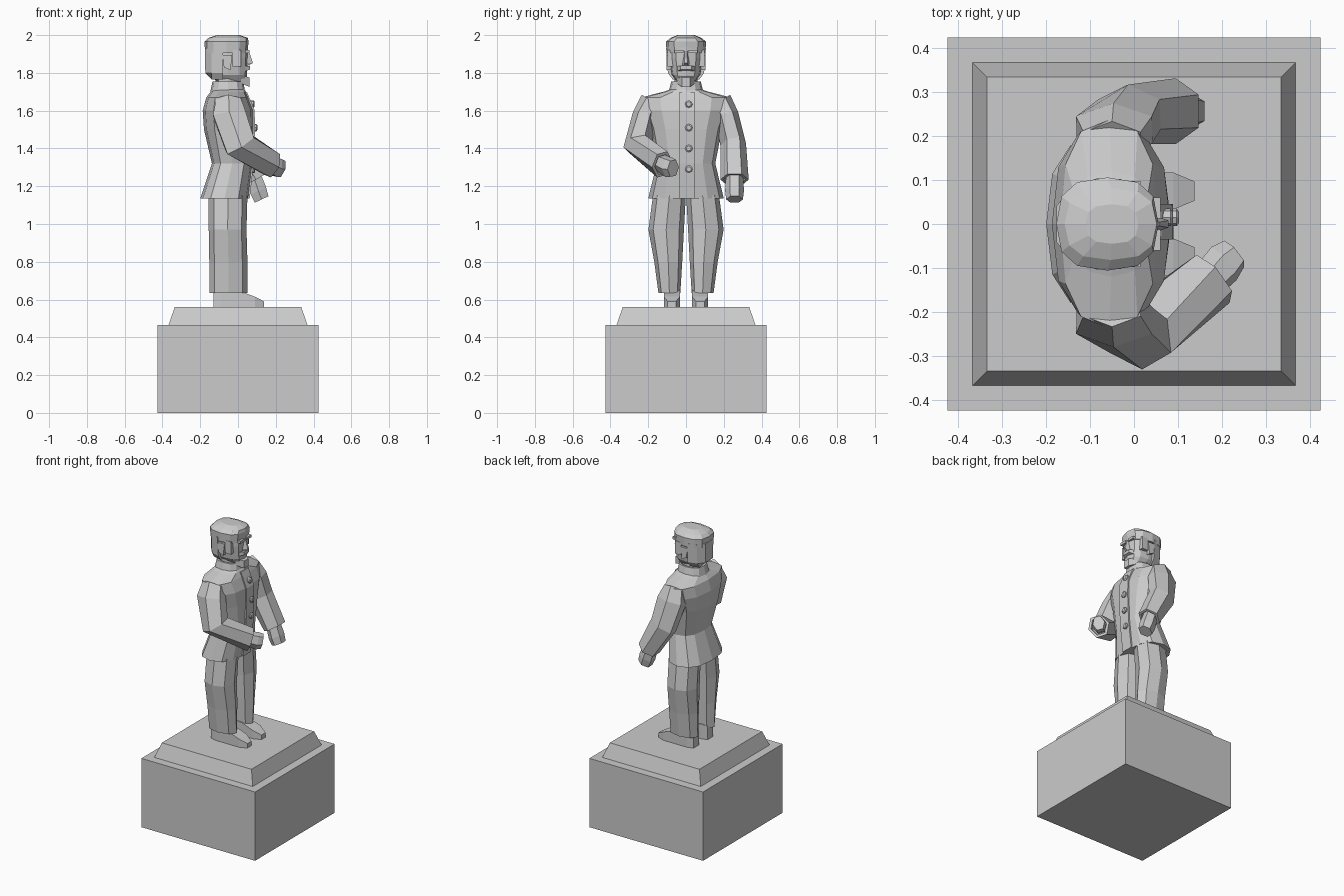
import bpy, bmesh, math
from mathutils import Vector


def skin(name, rings, caps=(True, True)):
    """Flat-faced loft through rings of equal point count."""
    bm = bmesh.new()
    vs = [[bm.verts.new(p) for p in r] for r in rings]
    n = len(vs[0])
    for a, b in zip(vs, vs[1:]):
        for i in range(n):
            bm.faces.new((a[i], a[(i + 1) % n], b[(i + 1) % n], b[i]))
    if caps[0]:
        bm.faces.new(vs[0][::-1])
    if caps[1]:
        bm.faces.new(vs[-1])
    bmesh.ops.recalc_face_normals(bm, faces=bm.faces)
    me = bpy.data.meshes.new(name)
    bm.to_mesh(me)
    bm.free()
    ob = bpy.data.objects.new(name, me)
    bpy.context.collection.objects.link(ob)
    return ob


def oval(z, x0, x1, hy, n=12, cy=0, p=0.8):
    """Horizontal squarish oval from x0 to x1, half width hy."""
    pts = []
    for i in range(n):
        a = 2 * math.pi * i / n
        c, s = math.cos(a), math.sin(a)
        c = math.copysign(abs(c) ** p, c)
        s = math.copysign(abs(s) ** p, s)
        pts.append(((x0 + x1) / 2 + c * (x1 - x0) / 2, cy + s * hy, z))
    return pts


def rect(x, y0, y1, z0, z1):
    return [(x, y0, z0), (x, y1, z0), (x, y1, z1), (x, y0, z1)]


def tube_ring(center, direction, ra, rb, n=6):
    """Ring across a limb: ra in the fore-aft plane, rb sideways."""
    d = Vector(direction).normalized()
    u = Vector((0, 1, 0)).cross(d).normalized()
    v = d.cross(u)
    return [Vector(center) + u * ra * math.cos(2 * math.pi * i / n + math.pi / n)
            + v * rb * math.sin(2 * math.pi * i / n + math.pi / n) for i in range(n)]


def box(name, x0, x1, y0, y1, z0, z1):
    return skin(name, [rect(x0, y0, y1, z0, z1), rect(x1, y0, y1, z0, z1)])


def square(z, h):
    return [(-h, -h, z), (h, -h, z), (h, h, z), (-h, h, z)]


# Pedestal
skin("pedestal_block", [square(0, .425), square(.465, .425)])
skin("pedestal_step", [square(.465, .368), square(.56, .335)])

# Legs and shoes
for s, side in ((-1, "right"), (1, "left")):
    skin(side + "_trouser_leg", [oval(z, x0, x1, hy, 8, s * cy, 0.9) for z, x0, x1, hy, cy in (
        (.635, -.15, .05, .058, .088), (.80, -.152, .05, .074, .094),
        (.97, -.155, .045, .094, .105), (1.15, -.155, .05, .087, .088))])
    cy = s * .075
    skin(side + "_shoe", [rect(x, cy - w, cy + w, .56, z) for x, w, z in (
        (-.13, .03, .65), (-.09, .042, .66), (.01, .042, .645),
        (.09, .042, .615), (.138, .022, .59))])

# Jacket
jacket = [(1.135, -.20, .057, .20), (1.32, -.138, .078, .155), (1.50, -.18, .085, .19),
          (1.60, -.187, .083, .225), (1.67, -.168, .055, .237),
          (1.70, -.145, .042, .12), (1.72, -.12, .03, .06)]
skin("jacket", [oval(*r) for r in jacket])
skin("jacket_placket", [[(x1 - .03, -.035, z), (x1 + .005, -.035, z),
                         (x1 + .004, .045, z), (x1 - .03, .045, z)]
                        for z, x0, x1, hy in jacket[:6]])

# Buttons
for i, (z, x) in enumerate(((1.635, .075), (1.51, .089), (1.40, .085), (1.29, .078))):
    skin(f"button_{i + 1}", [[(x + dx, .015 + r * math.cos(k * math.pi / 4),
                               z + r * math.sin(k * math.pi / 4)) for k in range(8)]
                             for dx, r in ((-.01, .02), (.008, .02), (.013, .013))])

# Stand-up collar and neck
skin("collar", [oval(1.685, -.15, .04, .095), oval(1.755, -.135, .028, .078),
                oval(1.755, -.122, .018, .066), oval(1.70, -.122, .018, .066)], (True, True))
skin("neck", [oval(1.69, -.115, .01, .06, 8), oval(1.80, -.12, .01, .06, 8)])

# Sleeves and hands: shoulder, upper arm, elbow, cuff, cuff recess
skin("right_sleeve", [tube_ring(*r) for r in (
    ((-.05, -.185, 1.65), (0, -.5, -.7), .075, .06),
    ((-.045, -.22, 1.58), (.1, -.25, -1), .10, .062),
    ((.01, -.255, 1.42), (.5, .2, -.8), .095, .078),
    ((.18, -.125, 1.315), (.75, .6, -.3), .076, .068),
    ((.18, -.125, 1.315), (.75, .6, -.3), .058, .05),
    ((.16, -.14, 1.325), (.75, .6, -.3), .056, .048))])
skin("right_hand", [tube_ring(*r) for r in (
    ((.15, -.148, 1.33), (.75, .6, -.25), .046, .042),
    ((.205, -.09, 1.30), (.75, .6, -.2), .056, .048),
    ((.228, -.068, 1.295), (.75, .6, -.2), .05, .038))])
skin("left_sleeve", [tube_ring(*r) for r in (
    ((-.05, .185, 1.65), (0, .5, -.7), .075, .06),
    ((-.045, .215, 1.58), (.1, .25, -1), .10, .062),
    ((-.01, .25, 1.42), (.4, .1, -.8), .09, .068),
    ((.095, .257, 1.235), (.5, 0, -.85), .07, .075),
    ((.095, .257, 1.235), (.5, 0, -.85), .055, .057),
    ((.085, .257, 1.255), (.5, 0, -.85), .053, .055))])
skin("left_hand", [tube_ring(*r) for r in (
    ((.08, .257, 1.26), (.4, 0, -.85), .046, .045),
    ((.108, .257, 1.175), (.4, 0, -.85), .052, .05),
    ((.125, .257, 1.13), (.4, 0, -.85), .046, .044))])

# Head and hair
skin("head", [oval(z, x0, x1, hy, 12, 0, .75) for z, x0, x1, hy in (
    (1.745, -.10, .042, .04), (1.79, -.15, .048, .076),
    (1.88, -.165, .052, .09), (1.96, -.165, .054, .088))])
skin("hair_top", [oval(*r, 12, 0, .75) for r in (
    (1.905, -.175, .05, .103), (1.965, -.177, .056, .106),
    (1.985, -.158, .052, .082), (2.0, -.11, .01, .045))])
skin("hair_back", [[(-.08, -w, z), (-.08, w, z), (-.14, w * .82, z), (x, w * .4, z),
                    (x, -w * .4, z), (-.14, -w * .82, z)]
                   for z, x, w in ((1.765, -.13, .07), (1.80, -.173, .096), (1.93, -.176, .105))])

# Ears, sideburns and brows
for s, side in ((-1, "right"), (1, "left")):
    skin(side + "_ear", [[(x, s * y, z) for x, z in
                          ((-.075, 1.83), (-.04, 1.815), (-.03, 1.895), (-.08, 1.895))]
                         for y in (.07, .102)])
    box(side + "_sideburn", -.03, .015, *sorted((s * .06, s * .098)), 1.835, 1.92)
    box(side + "_brow", .03, .06, *sorted((s * .012, s * .06)), 1.905, 1.922)

# Nose, moustache and goatee
skin("nose", [[(.04, -w, z), (x, -w * .4, z), (x, w * .4, z), (.04, w, z)]
              for z, x, w in ((1.84, .056, .022), (1.852, .079, .02), (1.915, .058, .011))])
skin("moustache", [rect(x, -w, w, z0, z1) for x, w, z0, z1 in (
    (.025, .055, 1.805, 1.835), (.064, .028, 1.818, 1.838))])
skin("goatee", [rect(x, -w, w, z0, z1) for x, w, z0, z1 in (
    (.015, .048, 1.745, 1.79), (.062, .022, 1.725, 1.775))])
